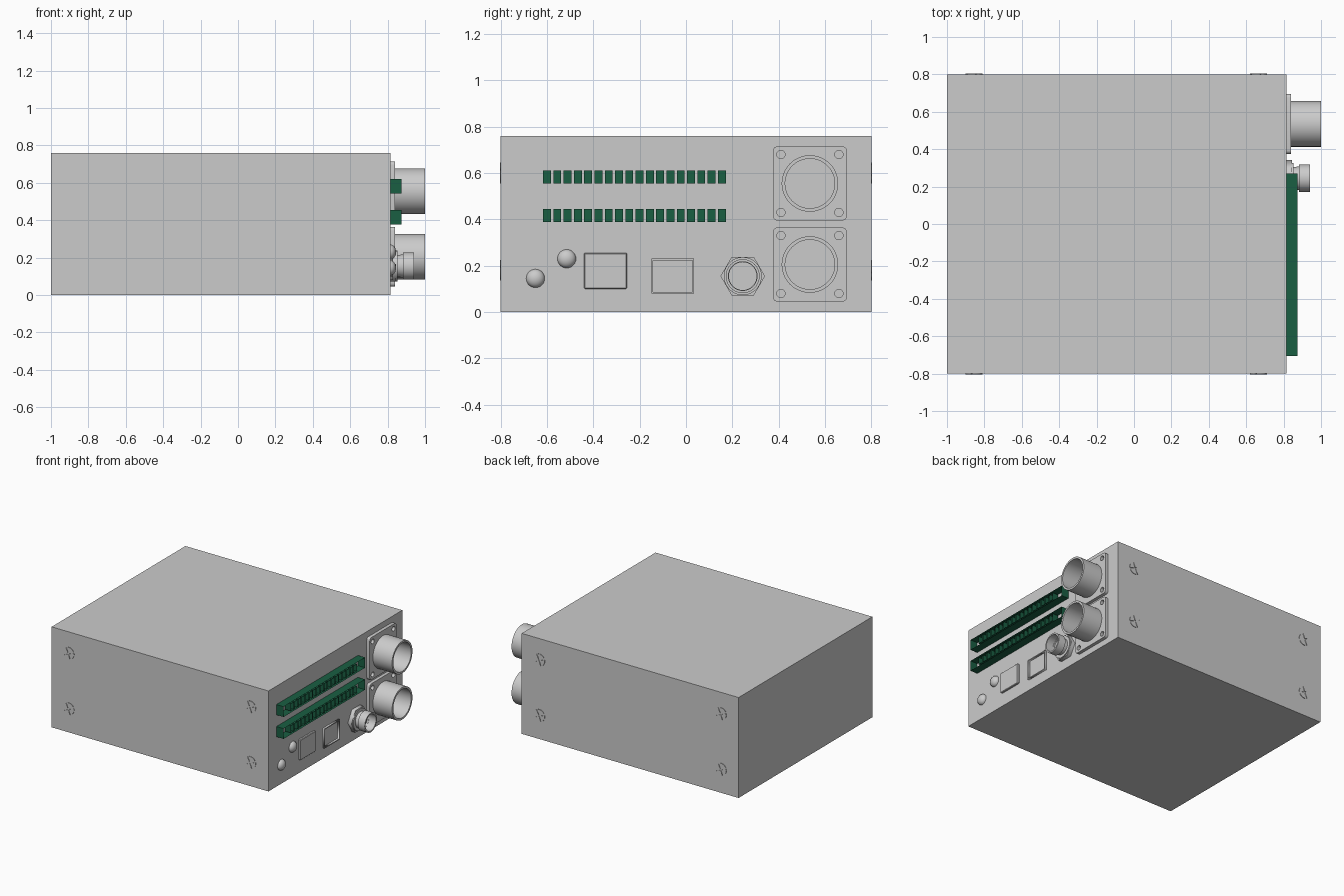
import bpy, bmesh
from math import cos, sin, pi, radians
from mathutils import Matrix

if "Cube" in bpy.data.objects:
    bpy.data.objects.remove(bpy.data.objects["Cube"])

FACE = 0.815                                   # x of the connector panel
TO_PANEL = Matrix(((0, 0, 1, 0), (1, 0, 0, 0), (0, 1, 0, 0), (0, 0, 0, 1)))  # flat xy -> yz

green = bpy.data.materials.new("terminal_green")
green.diffuse_color = (0.01, 0.113, 0.055, 1)
green.use_nodes = True
green.node_tree.nodes["Principled BSDF"].inputs["Base Color"].default_value = green.diffuse_color


def finish(name, bm, recalc=True):
    if recalc:
        bmesh.ops.recalc_face_normals(bm, faces=bm.faces)
    me = bpy.data.meshes.new(name)
    bm.to_mesh(me)
    bm.free()
    ob = bpy.data.objects.new(name, me)
    bpy.context.collection.objects.link(ob)
    return ob


def activate(ob):
    bpy.ops.object.select_all(action='DESELECT')
    ob.select_set(True)
    bpy.context.view_layer.objects.active = ob


def add_box(bm, lo, hi):
    size = [b - a for a, b in zip(lo, hi)]
    mid = [(a + b) / 2 for a, b in zip(lo, hi)]
    m = Matrix.Translation(mid) @ Matrix.Diagonal((*size, 1))
    return bmesh.ops.create_cube(bm, size=1, matrix=m)["verts"]


def box(name, lo, hi, bevel=0):
    bm = bmesh.new()
    add_box(bm, lo, hi)
    ob = finish(name, bm)
    if bevel:
        mod = ob.modifiers.new("bevel", 'BEVEL')
        mod.width = bevel
    return ob


def circle(r, n=32, cx=0, cy=0):
    return [(cx + r * cos(2 * pi * i / n), cy + r * sin(2 * pi * i / n)) for i in range(n)]


def plate(name, loops, depth, matrix):
    """Extruded flat outline; later loops inside the first become holes."""
    cu = bpy.data.curves.new(name, 'CURVE')
    cu.dimensions, cu.fill_mode, cu.extrude = '2D', 'BOTH', depth / 2
    for pts in loops:
        sp = cu.splines.new('POLY')
        sp.points.add(len(pts) - 1)
        for p, (a, b) in zip(sp.points, pts):
            p.co = (a, b, 0, 1)
        sp.use_cyclic_u = True
    ob = bpy.data.objects.new(name, cu)
    bpy.context.collection.objects.link(ob)
    activate(ob)
    bpy.ops.object.convert(target='MESH')
    ob = bpy.context.object
    ob.data.transform(matrix @ Matrix.Translation((0, 0, depth / 2)))
    return ob


def lathe(name, profile, y, z, n=40):
    """Turned part around the x axis from (x, radius) points."""
    bm = bmesh.new()
    verts = [bm.verts.new((x, 0, r)) for x, r in profile]
    edges = [bm.edges.new(p) for p in zip(verts, verts[1:])]
    bmesh.ops.spin(bm, geom=verts + edges, cent=(0, 0, 0), axis=(1, 0, 0),
                   angle=2 * pi, steps=n)
    bmesh.ops.remove_doubles(bm, verts=bm.verts, dist=1e-5)
    ob = finish(name, bm)
    ob.location = (0, y, z)
    activate(ob)
    bpy.ops.object.shade_smooth_by_angle(angle=radians(35))
    return ob


# Case
box("case", (-1, -0.8, 0), (FACE, 0.8, 0.76))

# Two large sockets on flanges with corner screw holes
for label, z in (("lower", 0.205), ("upper", 0.555)):
    h, c = 0.16, 0.02
    outline = [(sx * (h - c) + c * cos(a), sy * (h - c) + c * sin(a))
               for k, (sx, sy) in enumerate(((1, 1), (-1, 1), (-1, -1), (1, -1)))
               for a in [pi / 2 * (k + i / 4) for i in range(5)]]
    holes = [circle(0.018, 20, sx * 0.125, sy * 0.125) for sx in (1, -1) for sy in (1, -1)]
    flange = plate(label + "_flange", [outline] + holes, 0.025, TO_PANEL)
    flange.location = (FACE, 0.535, z)
    lathe(label + "_socket", [(0.83, 0.122), (1, 0.122), (1, 0.107), (0.842, 0.107), (0.842, 0)],
          0.535, z, 48)

# Small round connector: hex nut and stepped sleeve
nut = plate("hex_nut", [circle(0.096, 6)], 0.03, TO_PANEL)
nut.location = (FACE, 0.245, 0.155)
lathe("small_connector", [(0.83, 0.082), (0.852, 0.082), (0.852, 0.06), (0.882, 0.06),
                          (0.882, 0.073), (0.94, 0.073), (0.94, 0.062), (0.87, 0.062),
                          (0.87, 0)], 0.245, 0.155)

# Two domed indicator lamps
for i, (y, z) in enumerate(((-0.65, 0.145), (-0.515, 0.23))):
    dome = [(FACE + 0.03 * sin(a), 0.04 * cos(a)) for a in [pi / 2 * k / 6 for k in range(6)]]
    lathe(f"lamp_{i + 1}", dome + [(FACE + 0.03, 0)], y, z, 28)

# Rectangular port cover and recessed-frame port
box("port_cover", (FACE - 0.01, -0.44, 0.1), (FACE + 0.015, -0.255, 0.255), 0.004)
frame = plate("port_frame",
              [[(-0.15, 0.08), (0.035, 0.08), (0.035, 0.23), (-0.15, 0.23)],
               [(-0.143, 0.087), (0.028, 0.087), (0.028, 0.223), (-0.143, 0.223)]],
              0.015, TO_PANEL)
frame.location.x = FACE

# Two terminal strips: open housing with a row of contact pockets
for label, z0 in (("lower", 0.377), ("upper", 0.543)):
    x1 = 0.875
    bm = bmesh.new()
    add_box(bm, (FACE, -0.705, z0), (x1, 0.27, z0 + 0.078))
    ends = [f for f in bm.faces if abs(f.normal.x) > 0.9]
    bmesh.ops.delete(bm, geom=ends, context='FACES_ONLY')
    for i in range(18):
        y = -0.617 + i * 0.0444
        vs = set(add_box(bm, (0.825, y, z0 + 0.011), (x1, y + 0.034, z0 + 0.067)))
        faces = {f for v in vs for f in v.link_faces}
        bmesh.ops.reverse_faces(bm, faces=list(faces))
        mouth = [f for f in faces if all(v.co.x > x1 - 0.001 for v in f.verts)]
        bmesh.ops.delete(bm, geom=mouth, context='FACES_ONLY')
    strip = finish(label + "_terminal_strip", bm, recalc=False)
    strip.data.materials.append(green)

# Low cross-slot screws on front and back: four quadrants leave the slot
for side, sy in (("front", -1), ("back", 1)):
    for i, (x, z) in enumerate(((-0.855, 0.6), (0.665, 0.6), (-0.855, 0.18), (0.665, 0.18))):
        quads = []
        for k in range(4):
            pts = [(0.005, 0.005)] + [(0.045 * cos(a), 0.045 * sin(a))
                                      for a in [radians(8 + 74 * j / 6) for j in range(7)]]
            t = pi / 2 * k + pi / 8
            quads.append([(a * cos(t) - b * sin(t), a * sin(t) + b * cos(t)) for a, b in pts])
        turn = Matrix.Rotation(-sy * pi / 2, 4, 'X')
        screw = plate(f"{side}_screw_{i + 1}", quads, 0.004, turn)
        screw.location = (x, sy * 0.8, z)
